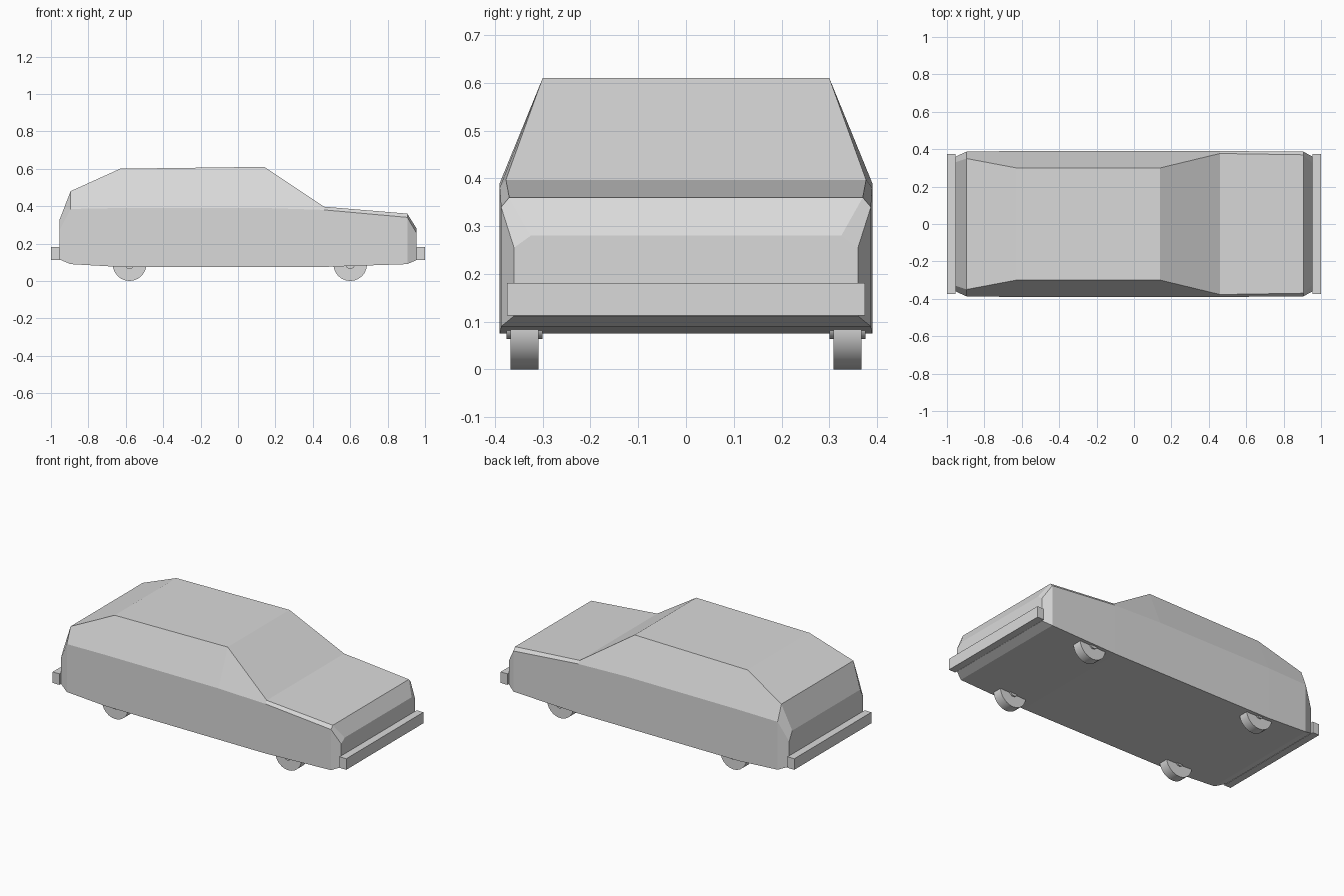
import bpy, bmesh, math
from mathutils import Matrix

cube = bpy.data.objects.get("Cube")
if cube:
    bpy.data.objects.remove(cube, do_unlink=True)

grey = bpy.data.materials.new("light_grey")
grey.use_nodes = True
colour = (0.7, 0.7, 0.7, 1)
grey.diffuse_color = colour
grey.node_tree.nodes["Principled BSDF"].inputs["Base Color"].default_value = colour


def finish(bm, name):
    bmesh.ops.recalc_face_normals(bm, faces=bm.faces)
    mesh = bpy.data.meshes.new(name)
    bm.to_mesh(mesh)
    bm.free()
    mesh.materials.append(grey)
    obj = bpy.data.objects.new(name, mesh)
    bpy.context.collection.objects.link(obj)
    return obj


# Body: six-point cross-sections joined from tail to nose
# x, bottom z, belt half width, belt z, top half width, top z
stations = [
    (-0.955, 0.115, 0.36, 0.27, 0.33, 0.325),
    (-0.895, 0.09, 0.387, 0.385, 0.35, 0.48),
    (-0.63, 0.075, 0.39, 0.39, 0.30, 0.60),
    (0.14, 0.075, 0.39, 0.39, 0.30, 0.61),
    (0.46, 0.075, 0.39, 0.38, 0.377, 0.397),
    (0.905, 0.09, 0.387, 0.34, 0.37, 0.36),
    (0.955, 0.112, 0.36, 0.255, 0.325, 0.28),
]
bm = bmesh.new()
rings = []
for x, low, belt_w, belt_z, top_w, top_z in stations:
    half = [(belt_w, low), (belt_w, belt_z), (top_w, top_z)]
    section = half + [(-y, z) for y, z in reversed(half)]
    rings.append([bm.verts.new((x, y, z)) for y, z in section])
for a, b in zip(rings, rings[1:]):
    for i in range(len(a)):
        j = (i + 1) % len(a)
        bm.faces.new((a[i], a[j], b[j], b[i]))
bm.faces.new(rings[0])
bm.faces.new(rings[-1])
finish(bm, "body")


# Bumpers
for name, x in (("front_bumper", 0.9775), ("rear_bumper", -0.9775)):
    bm = bmesh.new()
    bmesh.ops.create_cube(bm, size=1, matrix=Matrix.Translation((x, 0, 0.147))
                          @ Matrix.Diagonal((0.045, 0.75, 0.068, 1)))
    finish(bm, name)


# Wheels with small hubs
def cylinder(name, x, y, radius, width, sides):
    bm = bmesh.new()
    bmesh.ops.create_cone(bm, cap_ends=True, segments=sides, radius1=radius,
                          radius2=radius, depth=width,
                          matrix=Matrix.Translation((x, y, 0.09))
                          @ Matrix.Rotation(math.pi / 2, 4, 'X'))
    obj = finish(bm, name)
    bpy.ops.object.select_all(action='DESELECT')
    obj.select_set(True)
    bpy.context.view_layer.objects.active = obj
    bpy.ops.object.shade_smooth_by_angle(angle=math.radians(35))


for end, x in (("front", 0.60), ("rear", -0.58)):
    for side, s in (("left", 1), ("right", -1)):
        cylinder(f"{end}_{side}_wheel", x, s * 0.338, 0.09, 0.058, 24)
        cylinder(f"{end}_{side}_hub", x, s * 0.338, 0.026, 0.076, 16)
